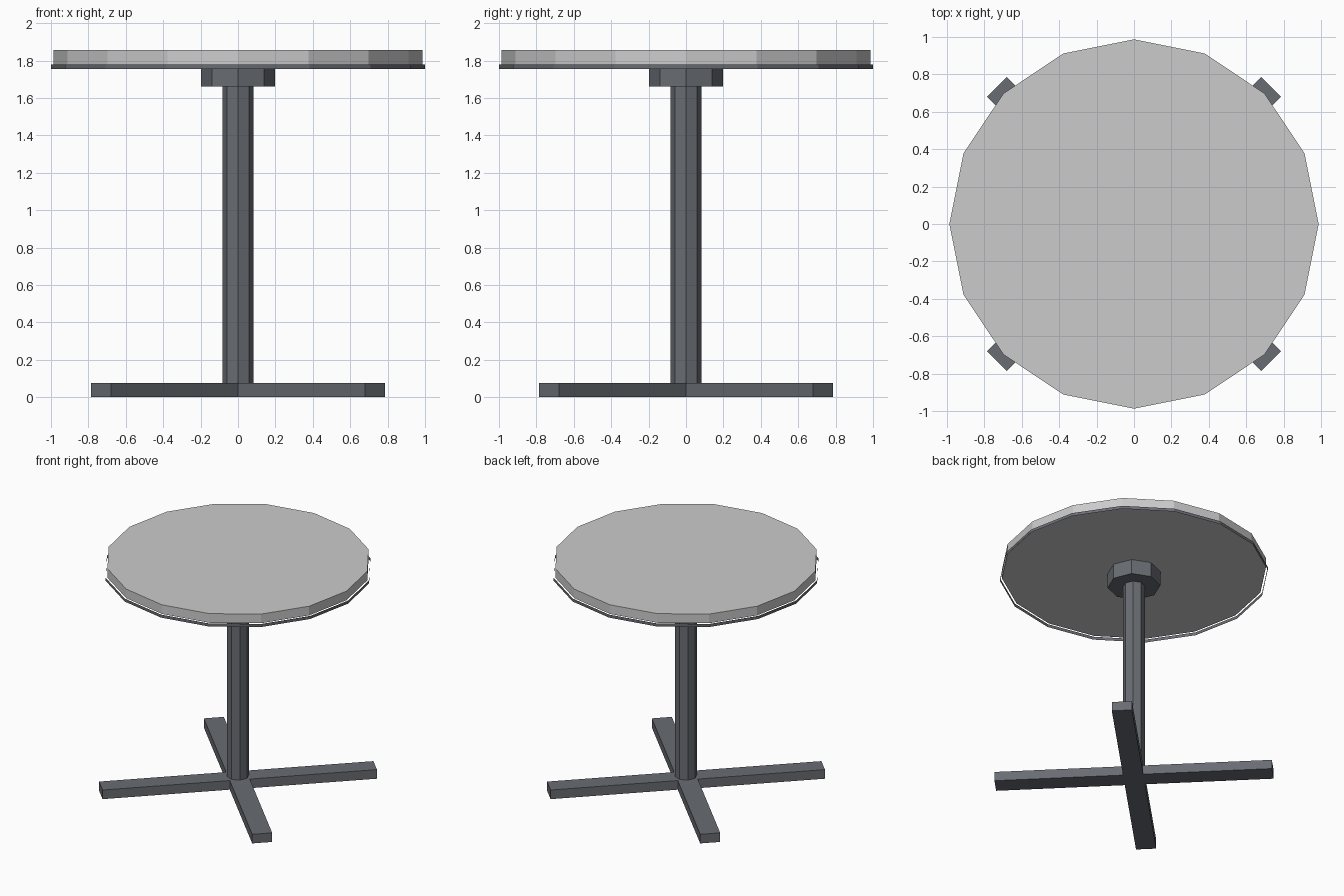
import bpy, bmesh
from math import cos, sin, pi

if "Cube" in bpy.data.objects:
    bpy.data.objects.remove(bpy.data.objects["Cube"])

metal = bpy.data.materials.new("dark_metal")
metal.diffuse_color = (0.14, 0.15, 0.168, 1)
metal.use_nodes = True
metal.node_tree.nodes["Principled BSDF"].inputs["Base Color"].default_value = metal.diffuse_color


def extrude_outline(name, points, z0, z1, bottom=True, top=True, material=None):
    """Vertical walls around an outline, with optional end faces."""
    bm = bmesh.new()
    low = [bm.verts.new((x, y, z0)) for x, y in points]
    high = [bm.verts.new((x, y, z1)) for x, y in points]
    n = len(points)
    for i in range(n):
        j = (i + 1) % n
        bm.faces.new((low[i], low[j], high[j], high[i]))
    if bottom:
        bm.faces.new(low[::-1])
    if top:
        bm.faces.new(high)
    mesh = bpy.data.meshes.new(name)
    bm.to_mesh(mesh)
    bm.free()
    if material:
        mesh.materials.append(material)
    obj = bpy.data.objects.new(name, mesh)
    bpy.context.collection.objects.link(obj)
    return obj


def ring(radius, sides):
    return [(radius * cos(2 * pi * i / sides), radius * sin(2 * pi * i / sides))
            for i in range(sides)]


# Round top slab, with an open metal band just below and outside it
extrude_outline("table_top", ring(0.987, 16), 1.78, 1.855)
extrude_outline("edge_band", ring(1.0, 16), 1.755, 1.78,
                bottom=False, top=False, material=metal)

# Octagonal mounting hub and column
extrude_outline("top_hub", ring(0.197, 8), 1.66, 1.78, top=False, material=metal)
extrude_outline("column", ring(0.083, 8), 0.075, 1.66,
                bottom=False, top=False, material=metal)

# Diagonal cross-shaped foot: each arm adds two end corners and an inner corner
LENGTH, HALF_WIDTH = 1.037, 0.0755
arm = [(LENGTH, -HALF_WIDTH), (LENGTH, HALF_WIDTH), (HALF_WIDTH, HALF_WIDTH)]
cross = []
for k in range(4):
    a = pi / 4 + k * pi / 2
    cross += [(x * cos(a) - y * sin(a), x * sin(a) + y * cos(a)) for x, y in arm]
extrude_outline("cross_foot", cross, 0, 0.075, material=metal)
